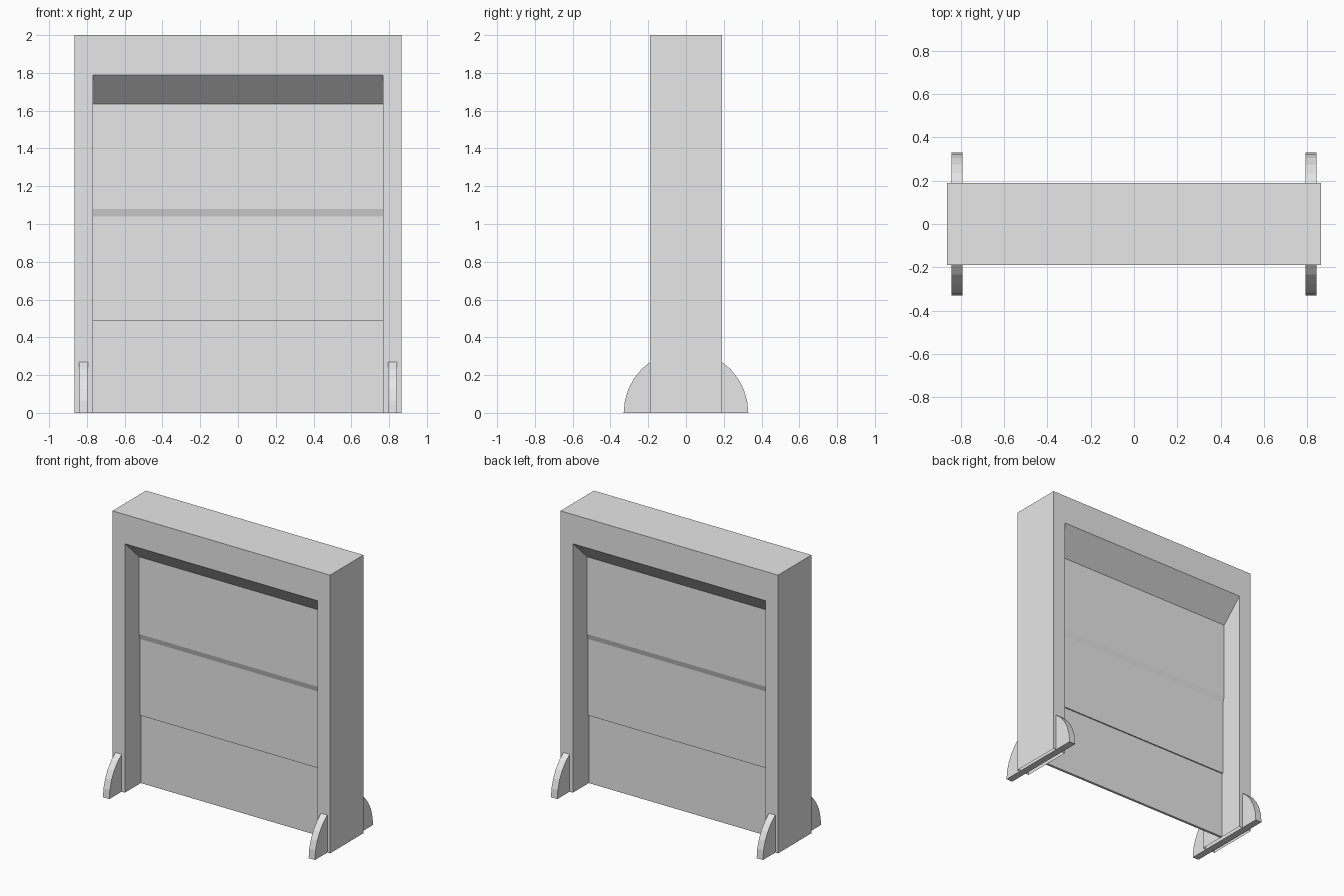
import bpy, bmesh, math

cube = bpy.data.objects.get("Cube")
if cube:
    bpy.data.objects.remove(cube, do_unlink=True)

# One plain grey for the whole model
grey = bpy.data.materials.new("light_grey")
grey.use_nodes = True
grey.diffuse_color = (0.8, 0.8, 0.8, 1)
grey.node_tree.nodes["Principled BSDF"].inputs["Base Color"].default_value = (0.8, 0.8, 0.8, 1)


def finish(name, bm):
    bmesh.ops.recalc_face_normals(bm, faces=bm.faces[:])
    mesh = bpy.data.meshes.new(name)
    bm.to_mesh(mesh)
    bm.free()
    mesh.materials.append(grey)
    obj = bpy.data.objects.new(name, mesh)
    bpy.context.collection.objects.link(obj)
    return obj


def extrude_x(name, profile, x0, x1):
    """Extrude a closed (y, z) profile along x."""
    bm = bmesh.new()
    face = bm.faces.new([bm.verts.new((x0, y, z)) for y, z in profile])
    moved = bmesh.ops.extrude_face_region(bm, geom=[face])["geom"]
    verts = [v for v in moved if isinstance(v, bmesh.types.BMVert)]
    bmesh.ops.translate(bm, vec=(x1 - x0, 0, 0), verts=verts)
    # the starting face is kept as the end cap
    return finish(name, bm)


OUTER, INNER, HEIGHT = 0.865, 0.767, 2.0
DEPTH, WEB = 0.19, 0.03

# Frame: an arch lofted front to back, splayed head, open underneath
bm = bmesh.new()
rings = []
for y, head in ((-DEPTH, 1.79), (-WEB, 1.635), (WEB, 1.635), (DEPTH, 1.79)):
    half = [(OUTER, 0), (OUTER, HEIGHT), (INNER, head), (INNER, 0)]
    outline = [(-x, z) for x, z in half[:2]] + [half[1], half[0], half[3], half[2]]
    outline += [(-x, z) for x, z in half[2:]]
    rings.append([bm.verts.new((x, y, z)) for x, z in outline])
for a, b in zip(rings, rings[1:]):
    for i in (0, 1, 2, 4, 5, 6):
        bm.faces.new((a[i], a[i + 1], b[i + 1], b[i]))
for ring in (rings[0], rings[-1]):
    for i in (0, 1, 2):
        bm.faces.new((ring[i], ring[i + 1], ring[6 - i], ring[7 - i]))
finish("frame", bm)

# Panel: thinner below the sloped rail and again below the lower step
side = [(WEB, 1.66), (WEB, 1.08), (0.018, 1.04), (0.018, 0.49), (0.009, 0.49), (0.009, 0)]
extrude_x("panel", side + [(-y, z) for y, z in reversed(side)], -INNER, INNER)

# Feet: half discs passing through the posts
SEGMENTS, RADIUS = 16, 0.33
arc = [(RADIUS * math.cos(math.pi * i / SEGMENTS), RADIUS * math.sin(math.pi * i / SEGMENTS))
       for i in range(SEGMENTS + 1)]
for name, s in (("left_foot", 1), ("right_foot", -1)):
    extrude_x(name, arc, s * 0.793, s * 0.843)
